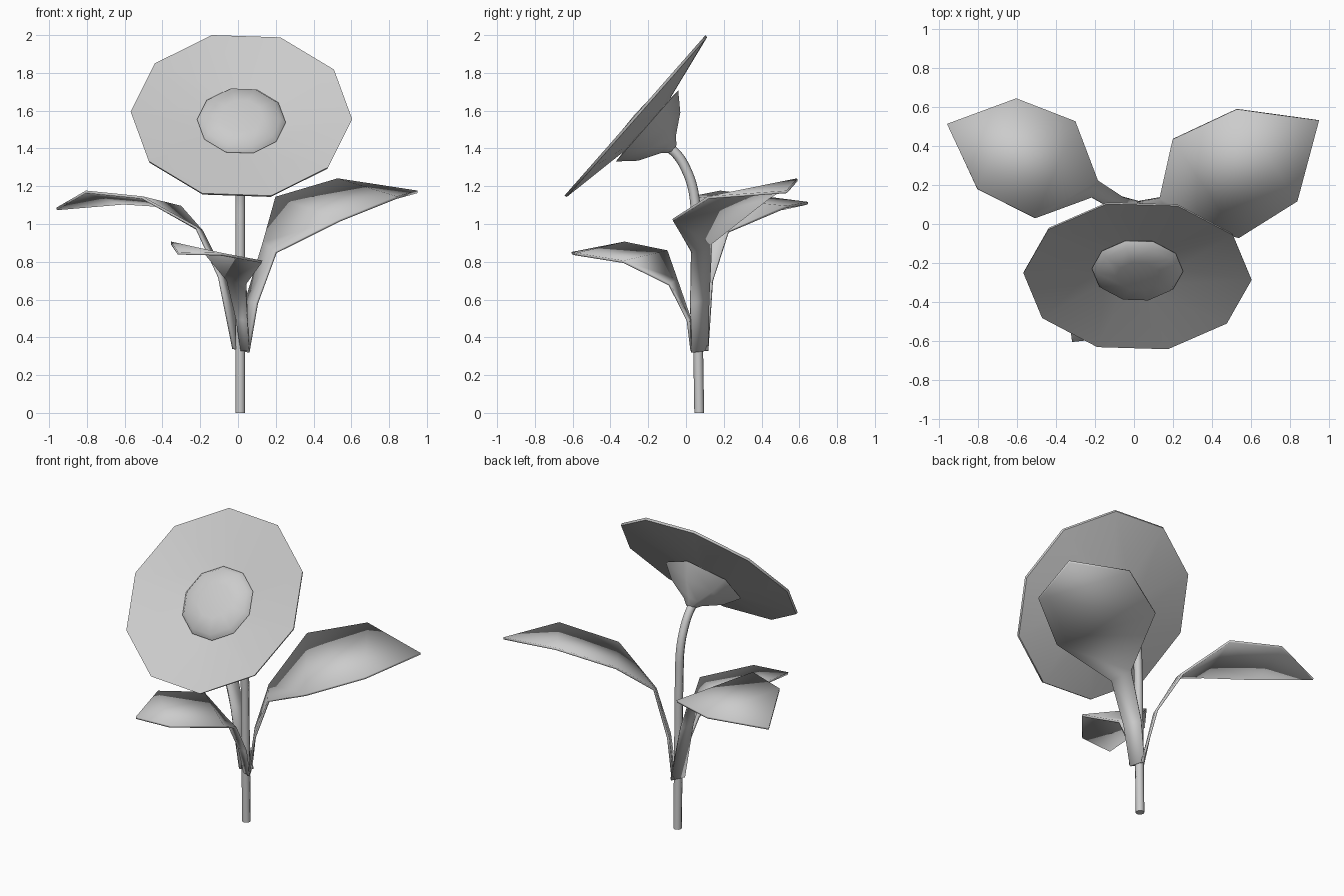
import bpy, bmesh, math
from mathutils import Matrix, Vector

cube = bpy.data.objects.get("Cube")
if cube:
    bpy.data.objects.remove(cube, do_unlink=True)

grey = bpy.data.materials.new("light grey")
grey.use_nodes = True
grey.diffuse_color = (0.6, 0.6, 0.6, 1)
grey.node_tree.nodes["Principled BSDF"].inputs["Base Color"].default_value = (0.6, 0.6, 0.6, 1)


def add_object(name, data):
    obj = bpy.data.objects.new(name, data)
    data.materials.append(grey)
    bpy.context.collection.objects.link(obj)
    return obj


def finish_mesh(name, bm, angle):
    bmesh.ops.recalc_face_normals(bm, faces=bm.faces)
    mesh = bpy.data.meshes.new(name)
    bm.to_mesh(mesh)
    bm.free()
    obj = add_object(name, mesh)
    bpy.ops.object.select_all(action='DESELECT')
    obj.select_set(True)
    bpy.context.view_layer.objects.active = obj
    bpy.ops.object.shade_smooth_by_angle(angle=math.radians(angle))
    return obj


# Flower head frame: local z points out of the face, forward and up
tilt = math.radians(48.7)
HEAD = Matrix.Translation((0.018, -0.27, 1.575)) @ Matrix.Rotation(tilt, 4, 'X')


def lathe(name, profile, sides, turn, angle):
    """Spin (radius, height) points around the flower axis."""
    bm = bmesh.new()
    rings = []
    for r, h in profile:
        if r == 0:
            rings.append([bm.verts.new(HEAD @ Vector((0, 0, h)))] * sides)
            continue
        ring = []
        for i in range(sides):
            a = turn + math.tau * i / sides
            ring.append(bm.verts.new(HEAD @ Vector((r * math.cos(a), r * math.sin(a), h))))
        rings.append(ring)
    for lo, hi in zip(rings, rings[1:]):
        for i in range(sides):
            j = (i + 1) % sides
            bm.faces.new(dict.fromkeys((lo[i], lo[j], hi[j], hi[i])))
    return finish_mesh(name, bm, angle)


lathe("petal_dish", [(0, -0.085), (0.2, -0.06), (0.587, 0), (0.583, -0.014), (0.2, -0.08), (0, -0.1)],
      10, math.radians(-2.6), 35)
lathe("seed_centre", [(0, -0.09), (0.2, -0.085), (0.235, -0.045), (0.21, -0.015), (0.11, 0), (0, 0.004)],
      10, math.radians(-2.6), 60)
lathe("calyx", [(0, -0.07), (0.25, -0.085), (0.17, -0.17), (0.06, -0.235), (0.026, -0.27), (0, -0.27)],
      6, math.radians(90), 60)

# Stem: a round tube that bends forward into the calyx
curve = bpy.data.curves.new("stem", 'CURVE')
curve.dimensions = '3D'
curve.bevel_depth = 0.026
curve.bevel_resolution = 2
curve.resolution_u = 4
curve.use_fill_caps = True
path = [(0.07, 0), (0.06, 0.6), (0.052, 1.0), (0.04, 1.17), (0, 1.29), (-0.05, 1.37), (-0.11, 1.42)]
spline = curve.splines.new('BEZIER')
spline.bezier_points.add(len(path) - 1)
for point, (y, z) in zip(spline.bezier_points, path):
    point.co = (0.012, y, z)
    point.handle_left_type = point.handle_right_type = 'AUTO'
add_object("stem", curve)


def leaf(name, left, right, tip):
    """Ribbon between two edges, closed by a pointed tip."""
    bm = bmesh.new()
    a = [bm.verts.new(p) for p in left]
    b = [bm.verts.new(p) for p in right]
    for i in range(len(a) - 1):
        bm.faces.new((a[i], a[i + 1], b[i + 1], b[i]))
    bm.faces.new((a[-1], bm.verts.new(tip), b[-1]))
    obj = finish_mesh(name, bm, 50)
    solid = obj.modifiers.new("thickness", 'SOLIDIFY')
    solid.thickness = 0.014
    solid.offset = 0


leaf("left_leaf",
     [(0.015, 0.115, 0.33), (0.045, 0.12, 0.6), (0.135, 0.135, 0.9), (0.2, 0.436, 1.138), (0.528, 0.59, 1.235)],
     [(0.055, 0.03, 0.32), (0.1, 0.025, 0.58), (0.2, 0.03, 0.85), (0.54, -0.07, 1.02), (0.84, 0.118, 1.14)],
     (0.95, 0.533, 1.17))
leaf("right_leaf",
     [(0.03, 0.115, 0.33), (-0.06, 0.14, 0.7), (-0.19, 0.225, 0.96), (-0.303, 0.528, 1.09), (-0.605, 0.645, 1.11)],
     [(-0.025, 0.05, 0.34), (-0.1, 0.07, 0.72), (-0.22, 0.138, 0.98), (-0.508, 0.03, 1.14), (-0.805, 0.18, 1.17)],
     (-0.96, 0.513, 1.08))
leaf("front_leaf",
     [(0.015, 0.045, 0.33), (-0.01, 0.02, 0.5), (-0.058, -0.05, 0.705), (-0.18, -0.1, 0.854), (-0.355, -0.325, 0.9)],
     [(0.06, 0.03, 0.33), (0.05, 0.01, 0.49), (0.042, -0.087, 0.68), (0.127, -0.33, 0.8), (-0.085, -0.58, 0.84)],
     (-0.318, -0.605, 0.845))
